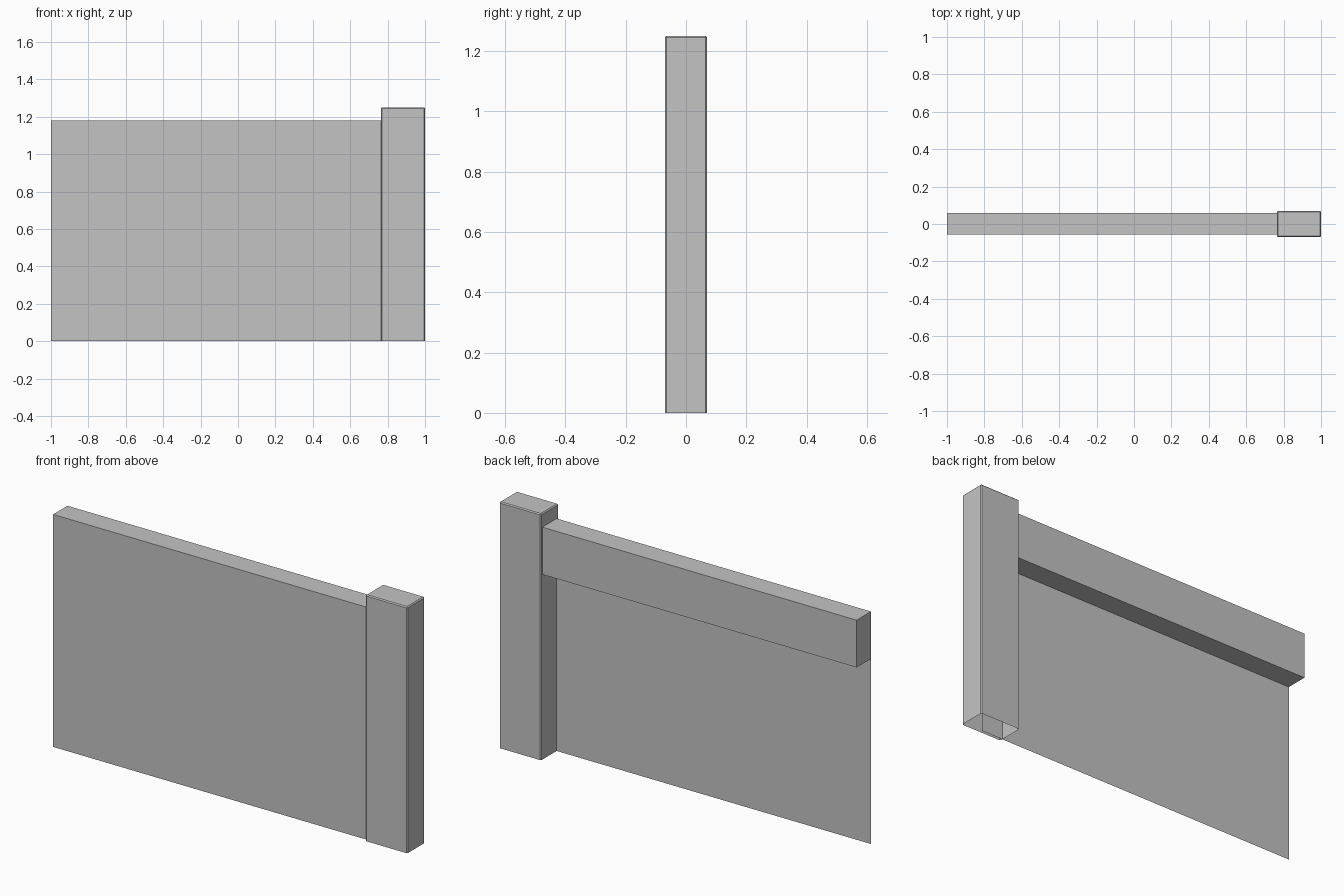
import bpy
import bmesh

cube = bpy.data.objects.get("Cube")
if cube:
    bpy.data.objects.remove(cube, do_unlink=True)

GREY = (0.55, 0.55, 0.55, 1.0)
mat = bpy.data.materials.new("plain grey")
mat.use_nodes = True
mat.diffuse_color = GREY
mat.node_tree.nodes["Principled BSDF"].inputs["Base Color"].default_value = GREY


def add_object(name, bm):
    mesh = bpy.data.meshes.new(name)
    bm.to_mesh(mesh)
    bm.free()
    mesh.materials.append(mat)
    obj = bpy.data.objects.new(name, mesh)
    bpy.context.collection.objects.link(obj)
    return obj


def box(x, y, z):
    """Box between the given (low, high) ranges, with outward faces."""
    bm = bmesh.new()
    bmesh.ops.create_cube(bm, size=1)
    for v in bm.verts:
        for i, (low, high) in enumerate((x, y, z)):
            v.co[i] = low if v.co[i] < 0 else high
    return bm


# Wall: a thin front sheet folded over into a box beam along the top of the back
LEFT, RIGHT = -1.0, 0.89
FRONT, BACK = -0.055, 0.06
TOP, FOLD = 1.18, 0.94
profile = [(FRONT, 0), (FRONT, TOP), (BACK, TOP), (BACK, FOLD), (FRONT, FOLD)]
bm = bmesh.new()
ends = [[bm.verts.new((x, y, z)) for y, z in profile] for x in (LEFT, RIGHT)]
a, b = ends
for i in range(len(profile) - 1):
    bm.faces.new((a[i], b[i], b[i + 1], a[i + 1]))
bm.faces.new(a[1:])
bm.faces.new(b[:0:-1])
add_object("wall_panel_with_top_beam", bm)

# Post: hollow, open underneath, with finely chamfered edges
bm = box((0.765, 1.0), (-0.07, 0.07), (0, 1.25))
bottom = [f for f in bm.faces if f.normal.z < -0.5 or
          all(v.co.z < 0.01 for v in f.verts)]
bmesh.ops.delete(bm, geom=bottom, context='FACES_ONLY')
edges = [e for e in bm.edges if max(v.co.z for v in e.verts) > 0.01]
bmesh.ops.bevel(bm, geom=edges, offset=0.005, segments=1, affect='EDGES')
bm.normal_update()
add_object("end_post", bm)
